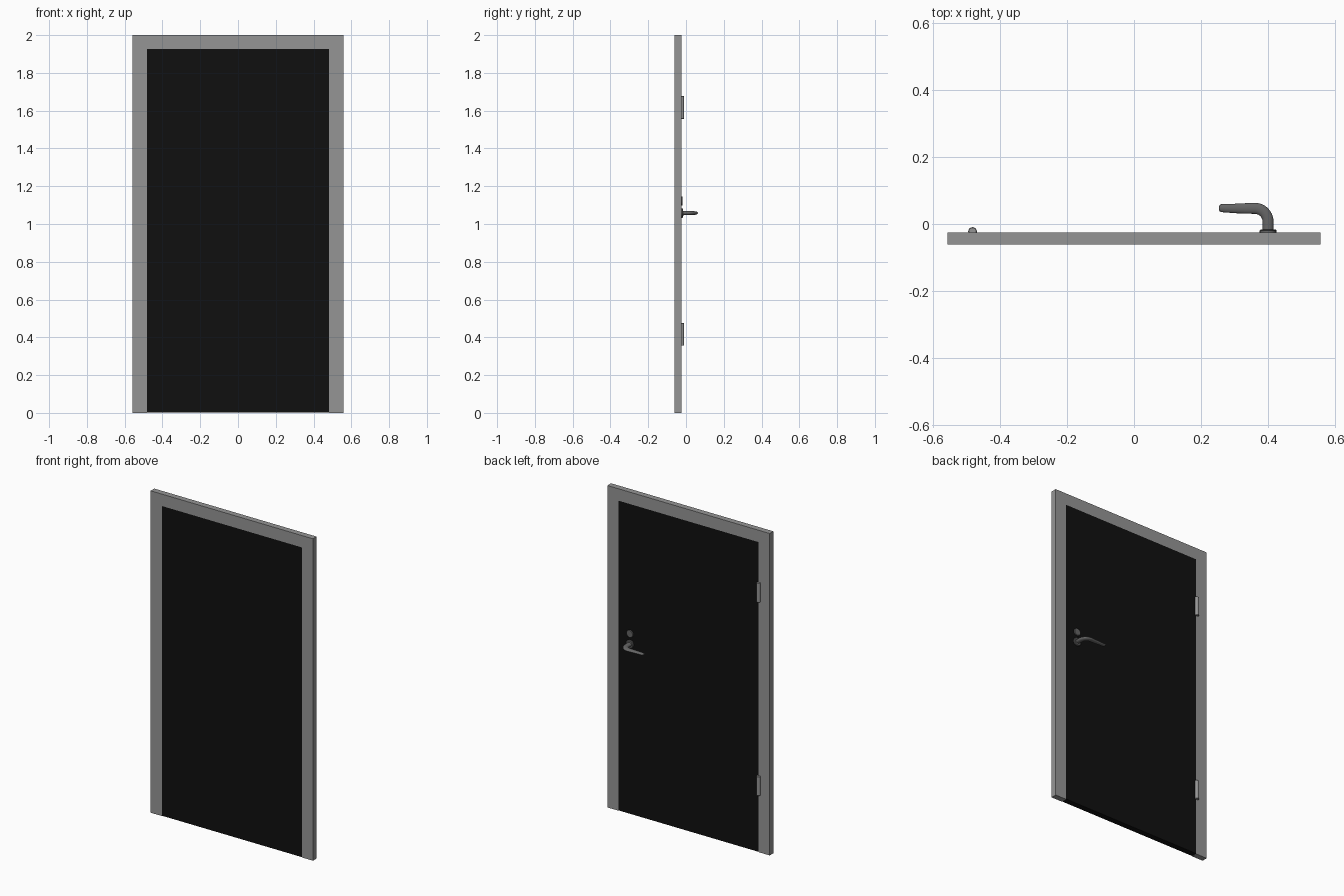
import bpy, bmesh, math
from mathutils import Vector

if "Cube" in bpy.data.objects:
    bpy.data.objects.remove(bpy.data.objects["Cube"])

FRONT, BACK = -0.061, -0.025      # door faces
HX, HZ = 0.401, 1.058             # handle position


def material(name, v):
    m = bpy.data.materials.new(name)
    m.diffuse_color = (v, v, v, 1)
    m.use_nodes = True
    m.node_tree.nodes["Principled BSDF"].inputs["Base Color"].default_value = m.diffuse_color
    return m


black = material("black_paint", 0.005)
steel = material("dark_steel", 0.13)
grey = material("grey_paint", 0.3)


def finish(bm, name, mat, smooth=False):
    bmesh.ops.recalc_face_normals(bm, faces=bm.faces)
    me = bpy.data.meshes.new(name)
    bm.to_mesh(me)
    bm.free()
    ob = bpy.data.objects.new(name, me)
    bpy.context.collection.objects.link(ob)
    me.materials.append(mat)
    if smooth:
        bpy.ops.object.select_all(action='DESELECT')
        ob.select_set(True)
        bpy.context.view_layer.objects.active = ob
        bpy.ops.object.shade_smooth_by_angle(angle=math.radians(35))
    return ob


def extruded(name, outline, mat):
    """Extrude an xz outline through the door thickness."""
    bm = bmesh.new()
    f = bm.faces.new([bm.verts.new((x, FRONT, z)) for x, z in outline])
    r = bmesh.ops.extrude_face_region(bm, geom=[f])
    bmesh.ops.translate(bm, vec=(0, BACK - FRONT, 0),
                        verts=[v for v in r["geom"] if isinstance(v, bmesh.types.BMVert)])
    return finish(bm, name, mat)


def loft(name, rings, mat):
    """Skin closed rings of points and cap both ends."""
    bm = bmesh.new()
    rows = [[bm.verts.new(p) for p in ring] for ring in rings]
    n = len(rows[0])
    for a, b in zip(rows, rows[1:]):
        for i in range(n):
            j = (i + 1) % n
            bm.faces.new((a[i], a[j], b[j], b[i]))
    bm.faces.new(rows[0])
    bm.faces.new(rows[-1])
    return finish(bm, name, mat, True)


def ellipse(c, side, up, w, h, n=32):
    angles = [2 * math.pi * i / n for i in range(n)]
    return [c + side * w * math.cos(t) + up * h * math.sin(t) for t in angles]


X, Y, Z = Vector((1, 0, 0)), Vector((0, 1, 0)), Vector((0, 0, 1))


def turned(name, base, axis, side, up, profile, mat):
    """Round part from (offset, radius) pairs along an axis."""
    return loft(name, [ellipse(base + axis * d, side, up, r, r) for d, r in profile], mat)


# Frame and flush leaf
W, O, T = 0.558, 0.481, 1.926
extruded("door_frame", [(-W, 0), (-W, 2), (W, 2), (W, 0), (O, 0), (O, T), (-O, T), (-O, 0)], grey)
extruded("door_leaf", [(-O, 0.002), (-O, T), (O, T), (O, 0.002)], black)

# Hinge barrels
for label, z in (("lower", 0.356), ("upper", 1.557)):
    turned(label + "_hinge", Vector((-0.483, -0.0225, z)), Z, X, Y,
           [(0, 0.011), (0.002, 0.013), (0.118, 0.013), (0.12, 0.011)], grey)

# Rosettes
turned("handle_rosette", Vector((HX, BACK, HZ)), Y, X, Z,
       [(-0.002, 0.025), (0.006, 0.025), (0.009, 0.022), (0.009, 0.018)], steel)
turned("lock_rosette", Vector((HX, BACK, 1.122)), Y, X, Z,
       [(-0.002, 0.023), (0.005, 0.023), (0.007, 0.021), (0.007, 0.012)], steel)

# Lever: stem, bend, tapering grip (x, y, half width, half height)
path = [(HX, BACK, .016, .012), (HX, -0.002, .016, .0115)]
for i in range(1, 9):
    a = math.pi / 2 * i / 8
    path.append((0.361 + 0.040 * math.cos(a), 0.007 + 0.040 * math.sin(a),
                 .0165, .0115 - .0025 * i / 8))
path += [(0.33, 0.0465, .0155, .0085), (0.30, 0.0465, .014, .0078),
         (0.262, 0.0475, .012, .007), (0.257, 0.0475, .0105, .006), (0.255, 0.0475, .007, .004)]
rings = []
for i, (x, y, w, h) in enumerate(path):
    a, b = path[max(i - 1, 0)], path[min(i + 1, len(path) - 1)]
    t = Vector((b[0] - a[0], b[1] - a[1], 0)).normalized()
    rings.append(ellipse(Vector((x, y, HZ)), t.cross(Z), Z, w, h))
loft("lever_handle", rings, steel)
